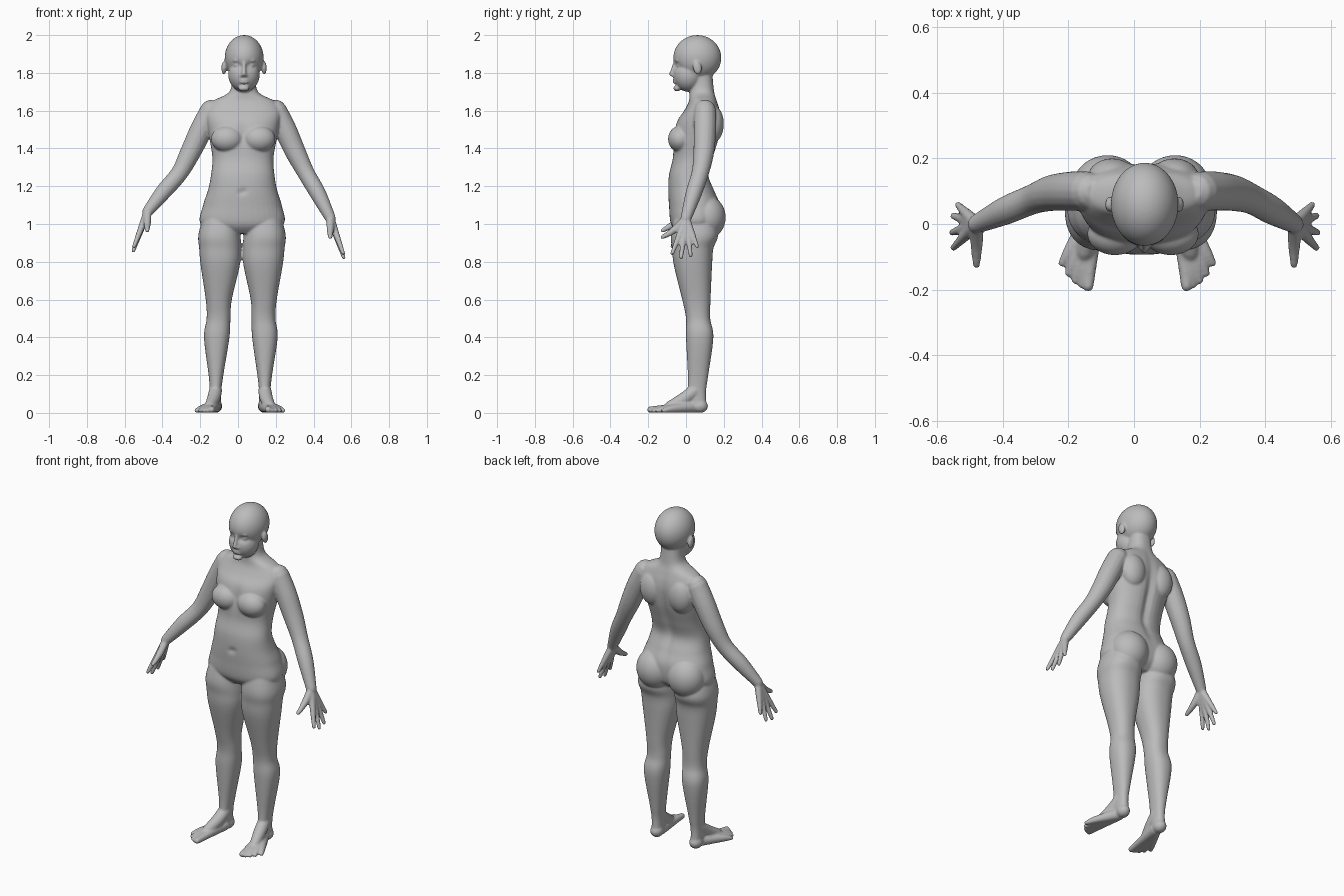
import bpy, bmesh, math
from mathutils import Vector, Matrix

cube = bpy.data.objects.get("Cube")
if cube:
    bpy.data.objects.remove(cube)

SEGMENTS, STEPS = 40, 6
bm = bmesh.new()


def centre(height):
    """The body leans slightly toward its left as it rises."""
    return .01 + .012 * height


def smooth_rows(rows):
    """Catmull-Rom interpolation of rows of numbers."""
    padded = [rows[0], *rows, rows[-1]]
    result = []
    for before, start, end, after in zip(padded, padded[1:], padded[2:], padded[3:]):
        for step in range(STEPS):
            t = step / STEPS
            result.append([q + t / 2 * (r - p + t * (2*p - 5*q + 4*r - s + t * (3*(q - r) + s - p)))
                           for p, q, r, s in zip(before, start, end, after)])
    return result + [list(rows[-1])]


def skin(rings):
    """Bridge rings of points into a closed tube."""
    loops = [[bm.verts.new(point) for point in ring] for ring in rings]
    for low, high in zip(loops, loops[1:]):
        for i in range(len(low)):
            bm.faces.new((low[i - 1], low[i], high[i], high[i - 1]))
    bm.faces.new(reversed(loops[0]))
    bm.faces.new(loops[-1])


def loft(sections, side=1, shape=None):
    """Stack level sections: height, inner x, outer x, front y, back y."""
    rings = []
    for z, inner, outer, front, back in smooth_rows(sections):
        ring = []
        for i in range(SEGMENTS):
            angle = math.tau * i / SEGMENTS
            c, s = [math.copysign(abs(f) ** .87, f) for f in (math.cos(angle), math.sin(angle))]
            x = (inner + outer + (outer - inner) * c) / 2
            y = (front + back + (back - front) * s) / 2
            if shape:
                y += shape(x, y, z)
            ring.append((centre(z) + side * x, y, z))
        rings.append(ring)
    skin(rings)


def tube(points, side=1):
    """Round limb through rows of x, y, z, radius, with rounded ends."""
    rows = smooth_rows([(centre(z) + side * x, y, z, radius) for x, y, z, radius in points])

    def cap(end, neighbour):
        tip, radius = Vector(end[:3]), end[3]
        outward = (tip - Vector(neighbour[:3])).normalized() * radius
        return [[*(tip + outward * push), radius * shrink] for push, shrink in ((.5, .85), (.85, .5))]

    rows = cap(rows[0], rows[1])[::-1] + rows + cap(rows[-1], rows[-2])
    rings = []
    for i, (x, y, z, radius) in enumerate(rows):
        ahead, behind = rows[min(i + 1, len(rows) - 1)], rows[max(i - 1, 0)]
        along = Vector(ahead[:3]) - Vector(behind[:3])
        across = along.cross(Vector((1, .3, .2))).normalized()
        third = along.cross(across).normalized()
        angles = [math.tau * k / 16 for k in range(16)]
        rings.append([Vector((x, y, z)) + radius * (across * math.cos(a) + third * math.sin(a))
                      for a in angles])
    skin(rings)


def blob(position, radii, tilt=0):
    """Ellipsoid placed relative to the body's centre line."""
    x, y, z = position
    matrix = (Matrix.Translation((centre(z) + x, y, z)) @ Matrix.Rotation(tilt, 4, 'X')
              @ Matrix.Diagonal((*radii, 1)))
    bmesh.ops.create_uvsphere(bm, u_segments=48, v_segments=32, radius=1, matrix=matrix)


def pair(position, radii, tilt=0):
    x, y, z = position
    blob((x, y, z), radii, tilt)
    blob((-x, y, z), radii, tilt)


def bump(value, middle, width):
    return math.exp(-((value - middle) / width) ** 2)


# Skull and jaw, with eye sockets pressed in
blob((0, .06, 1.88), (.103, .127, .12))
blob((0, .012, 1.79), (.083, .08, .09))
for vert in bm.verts:
    if vert.co.y < 0:
        from_middle = abs(vert.co.x - centre(vert.co.z))
        vert.co.y += .014 * bump(from_middle, .037, .02) * bump(vert.co.z, 1.84, .018)

# Face details
eyelid, brow, nostril, ear = (.037, -.036, 1.84), (.035, -.046, 1.864), (.011, -.067, 1.787), (.107, .06, 1.826)
pair(eyelid, (.017, .013, .01))
pair(brow, (.024, .011, .007))
pair(nostril, (.009, .012, .008))
pair(ear, (.013, .023, .036), tilt=.2)
for lip_height in (1.762, 1.749):
    blob((0, -.057, lip_height), (.025, .014, .006))
blob((0, -.047, 1.718), (.03, .02, .016))
tube([(0, -.055, 1.865, .009), (0, -.066, 1.83, .01), (0, -.078, 1.793, .012)])


# Torso and neck, with a spine furrow, breastbone hollow and navel
def torso_shape(x, y, z):
    if y > .06:
        return -.018 * bump(x, 0, .025) * bump(z, 1.38, .2)
    hollow = .012 * bump(x, 0, .03) * bump(z, 1.47, .07)
    navel = .01 * bump(x, 0, .015) * bump(z, 1.17, .015)
    return hollow + navel


torso = [(.95, .1, -.04, .12), (1, .22, -.08, .17), (1.1, .208, -.09, .18), (1.18, .183, -.094, .15),
         (1.26, .168, -.09, .122), (1.35, .162, -.07, .145), (1.45, .178, -.07, .175), (1.54, .195, -.05, .186),
         (1.6, .2, -.01, .18), (1.65, .165, .015, .165), (1.7, .076, .02, .15), (1.79, .06, .03, .14)]
loft([(z, -width, width, front, back) for z, width, front, back in torso], shape=torso_shape)

# Breasts, shoulder blades and buttocks
pair((.085, -.03, 1.45), (.085, .065, .07))
pair((.095, .14, 1.53), (.075, .06, .1))
pair((.103, .11, 1.035), (.108, .1, .115))

# Legs and feet
leg = [(1.09, .03, .19, -.05, .13), (.95, .01, .23, -.08, .17), (.87, .005, .226, -.074, .145),
       (.78, .01, .217, -.064, .138), (.6, .05, .188, -.02, .13), (.5, .056, .182, 0, .128),
       (.4, .06, .195, 0, .145), (.2, .09, .168, .01, .118), (.11, .1, .16, .01, .106), (.02, .1, .16, .02, .11)]
TOES = 5
pair((.13, .074, .036), (.036, .042, .036))
for side in (1, -1):
    loft(leg, side)
    tube([(.13, .05, .12, .035), (.14, -.01, .075, .035), (.16, -.085, .035, .028)], side)
    for toe in range(TOES):
        t = toe / (TOES - 1)
        radius = .012 if toe else .017
        heel, tip = Vector((.13, .04, .033)), Vector((.15 + .08 * t, -.19 + .07 * t * t, radius))
        ball = heel.lerp(tip, .7)
        ball.z = .022
        tube([(*heel, .033), (*ball, .021), (*tip, radius)], side)

# Arms and hands, with the right forearm raised a little
for side, lift in ((1, 0), (-1, .035)):
    wrist = Vector((.467 + lift, 0, 1.03 + lift))
    tube([(.17, .1, 1.6, .06), (.222, .1, 1.5, .06), (.278, .094, 1.38, .055), (.335, .075, 1.27, .046),
          (.4 + lift / 2, .04, 1.16 + lift / 3, .043), (*wrist, .029)], side)
    for finger, reach in enumerate((.2, .21, .2, .16)):
        fan = (finger - 1.5) / 4
        tip = wrist + reach * Vector((.35, math.sin(fan), -math.cos(fan)))
        tube([(*wrist, .022), (*wrist.lerp(tip, .52), .0165), (*tip, .0105)], side)
    thumb = wrist + Vector((0, -.125, -.1))
    thumb_base = wrist.lerp(thumb, .5) - Vector((0, 0, .012))
    tube([(*wrist, .022), (*thumb_base, .019), (*thumb, .0115)], side)

# Flatten the soles, then fuse all parts into one smooth skin
for vert in bm.verts:
    vert.co.z = max(vert.co.z, 0)
bmesh.ops.recalc_face_normals(bm, faces=bm.faces)
mesh = bpy.data.meshes.new("body")
bm.to_mesh(mesh)
bm.free()
body = bpy.data.objects.new("body", mesh)
bpy.context.collection.objects.link(body)

colour = (.5, .5, .5, 1)
grey = bpy.data.materials.new("plain grey")
grey.use_nodes = True
grey.diffuse_color = colour
grey.node_tree.nodes["Principled BSDF"].inputs["Base Color"].default_value = colour
mesh.materials.append(grey)

fuse = body.modifiers.new("fuse", 'REMESH')
fuse.mode = 'VOXEL'
fuse.voxel_size = .0055
relax = body.modifiers.new("relax", 'SMOOTH')
relax.factor = .5
relax.iterations = 8
bpy.context.view_layer.objects.active = body
body.select_set(True)
for modifier in ("fuse", "relax"):
    bpy.ops.object.modifier_apply(modifier=modifier)
bpy.ops.object.shade_smooth()
